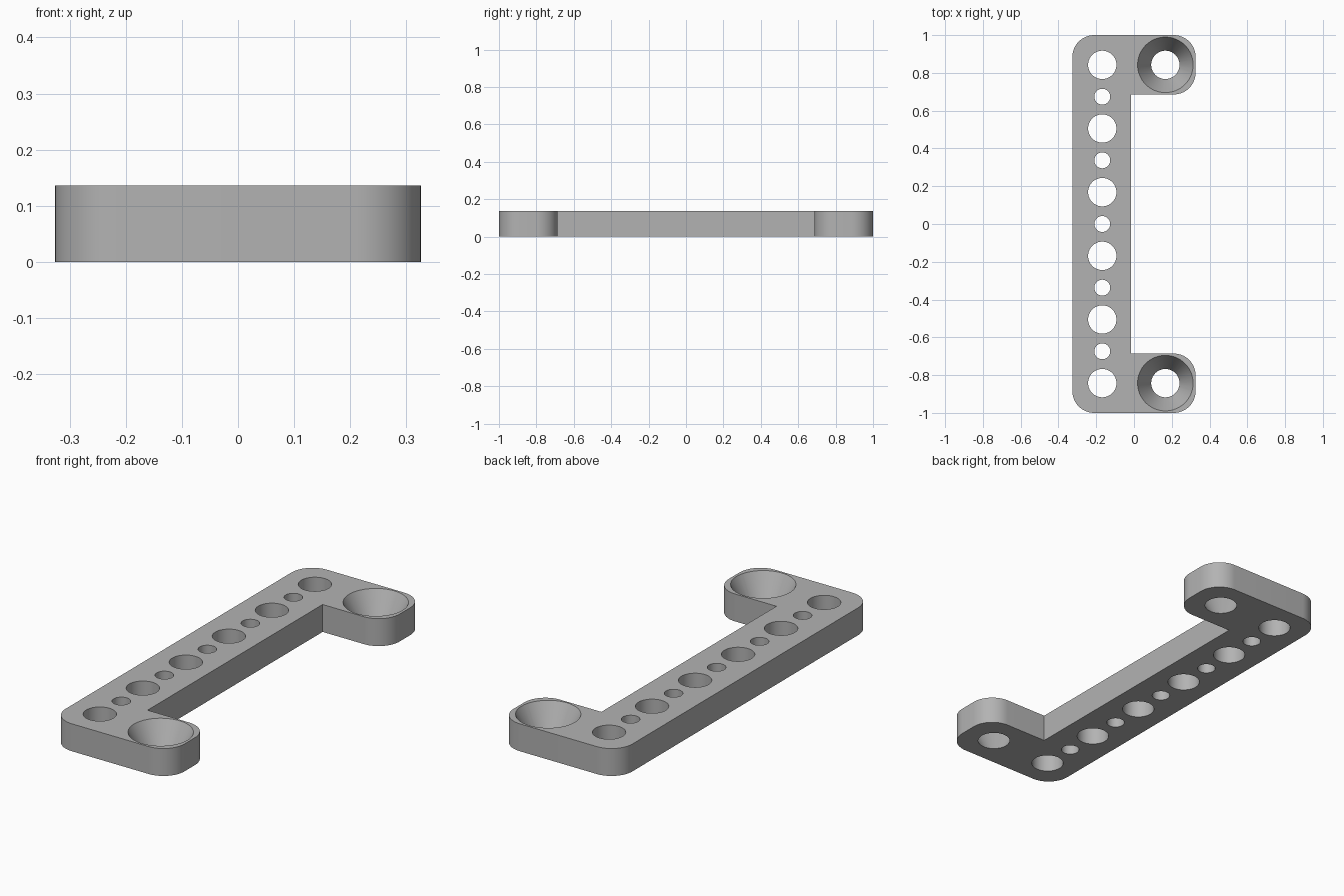
import bpy
import bmesh
from math import cos, sin, pi, radians

cube = bpy.data.objects.get("Cube")
if cube:
    bpy.data.objects.remove(cube, do_unlink=True)

HEIGHT = 0.136
HALF_X, HALF_Y = 0.326, 1.0
BAR_EDGE = -0.016          # inner side of the long bar
ARM_EDGE = 0.686           # inner side of each end arm
CORNER = 0.115
PITCH = 0.1685             # spacing of the hole row
HOLE_X = 0.168
BIG, SMALL, SINK = 0.075, 0.042, 0.147

grey = bpy.data.materials.new("plain grey")
grey.use_nodes = True
COLOUR = (0.45, 0.45, 0.45, 1)
grey.diffuse_color = COLOUR
grey.node_tree.nodes["Principled BSDF"].inputs["Base Color"].default_value = COLOUR


def corner(cx, cy, start, steps=16):
    """Quarter-circle of outline points, counter-clockwise from start degrees."""
    angles = [radians(start) + pi / 2 * i / steps for i in range(steps + 1)]
    return [(cx + CORNER * cos(a), cy + CORNER * sin(a)) for a in angles]


def make_object(name, bm):
    bmesh.ops.recalc_face_normals(bm, faces=bm.faces)
    mesh = bpy.data.meshes.new(name)
    bm.to_mesh(mesh)
    bm.free()
    mesh.materials.append(grey)
    obj = bpy.data.objects.new(name, mesh)
    bpy.context.collection.objects.link(obj)
    return obj


# C-shaped plate: rounded outer corners, square inner corners
ix, iy = HALF_X - CORNER, HALF_Y - CORNER
arm_y = ARM_EDGE + CORNER
outline = (corner(-ix, -iy, 180) + corner(ix, -iy, 270) + corner(ix, -arm_y, 0)
           + [(BAR_EDGE, -ARM_EDGE), (BAR_EDGE, ARM_EDGE)]
           + corner(ix, arm_y, 270) + corner(ix, iy, 0) + corner(-ix, iy, 90))
bm = bmesh.new()
base = bm.faces.new([bm.verts.new((x, y, 0)) for x, y in outline])
top = bmesh.ops.extrude_face_region(bm, geom=[base])["geom"]
bmesh.ops.translate(bm, vec=(0, 0, HEIGHT),
                    verts=[v for v in top if isinstance(v, bmesh.types.BMVert)])
plate = make_object("bracket_plate", bm)


# Cutters for the hole row and the two conical screw seats
def add_cutter(bm, x, y, r_bottom, r_top):
    over = 0.02
    flare = (r_top - r_bottom) / HEIGHT * over
    made = bmesh.ops.create_cone(bm, cap_ends=True, segments=64,
                                 radius1=r_bottom - flare, radius2=r_top + flare,
                                 depth=HEIGHT + 2 * over)
    bmesh.ops.translate(bm, vec=(x, y, HEIGHT / 2), verts=made["verts"])


bm = bmesh.new()
for i in range(-5, 6):
    radius = BIG if i % 2 else SMALL
    add_cutter(bm, -HOLE_X, i * PITCH, radius, radius)
for side in (-1, 1):
    add_cutter(bm, HOLE_X - 0.002, side * 5 * PITCH, BIG, SINK)
cutter = make_object("hole_cutter", bm)
cutter.hide_render = True

cut = plate.modifiers.new("holes", "BOOLEAN")
cut.operation = "DIFFERENCE"
cut.solver = "EXACT"
cut.object = cutter

bpy.ops.object.select_all(action="DESELECT")
plate.select_set(True)
bpy.context.view_layer.objects.active = plate
bpy.ops.object.modifier_apply(modifier=cut.name)
bpy.data.objects.remove(cutter, do_unlink=True)
bpy.ops.object.shade_smooth_by_angle(angle=radians(30))
